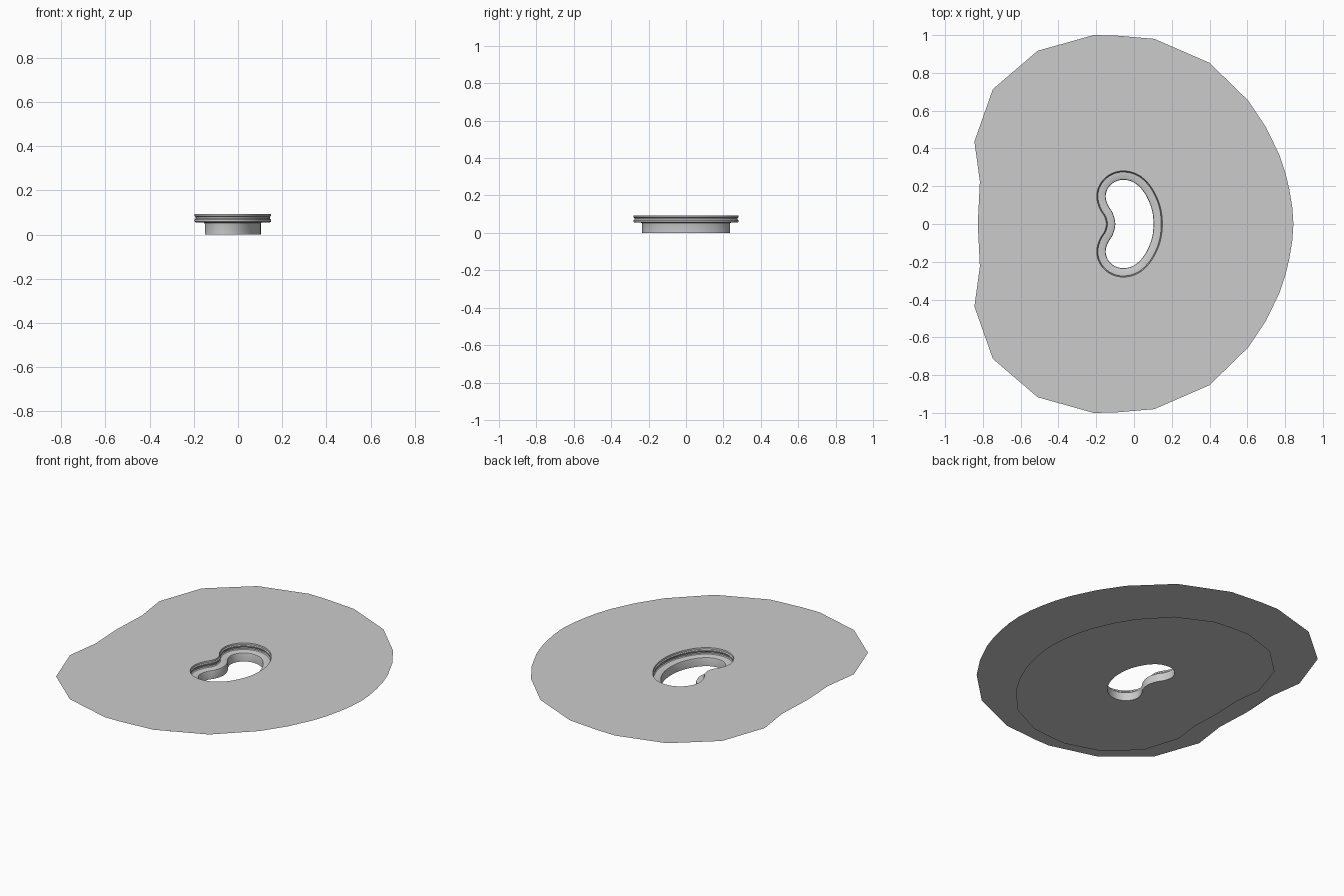
import bpy, bmesh
from mathutils import Vector

if "Cube" in bpy.data.objects:
    bpy.data.objects.remove(bpy.data.objects["Cube"])


def closed(half):
    """Mirror an upper half outline across y = 0 (counter-clockwise loop)."""
    pts = [Vector(p) for p in half]
    return pts + [Vector((p.x, -p.y)) for p in reversed(pts[1:-1])]


def smooth(pts, steps=5):
    """Closed Catmull-Rom curve through the points."""
    out, n = [], len(pts)
    for i in range(n):
        a, b, c, d = (pts[(i + k) % n] for k in (-1, 0, 1, 2))
        for s in range(steps):
            t = s / steps
            out.append(0.5 * (2 * b + (c - a) * t + (2 * a - 5 * b + 4 * c - d) * t * t
                              + (3 * b - a - 3 * c + d) * t ** 3))
    return out


def offset(pts, dist):
    """Move a loop outwards along its normals."""
    out, n = [], len(pts)
    for i, p in enumerate(pts):
        t = (pts[(i + 1) % n] - pts[i - 1]).normalized()
        out.append(p + Vector((t.y, -t.x)) * dist)
    return out


def finish(name, bm):
    mesh = bpy.data.meshes.new(name)
    bm.to_mesh(mesh)
    bm.free()
    ob = bpy.data.objects.new(name, mesh)
    bpy.context.collection.objects.link(ob)
    return ob


def sheet(name, outer, hole, z):
    """Flat sheet with a hole, facing up."""
    bm = bmesh.new()
    edges = []
    for loop in (outer, hole):
        vs = [bm.verts.new((p.x, p.y, z)) for p in loop]
        edges += [bm.edges.new((vs[i - 1], vs[i])) for i in range(len(vs))]
    bmesh.ops.triangle_fill(bm, edges=edges, use_beauty=True, normal=(0, 0, 1))
    for f in bm.faces:
        f.normal_update()
        if f.normal.z < 0:
            f.normal_flip()
    return finish(name, bm)


# Kidney-shaped opening
opening = smooth(closed([(0.103, 0), (0.092, 0.085), (0.055, 0.165), (0.004, 0.217),
                         (-0.055, 0.234), (-0.105, 0.221), (-0.139, 0.187), (-0.150, 0.145),
                         (-0.138, 0.100), (-0.112, 0.057), (-0.099, 0)]))

# Outer outline, coarse segments
ground = closed([(0.844, 0), (0.838, 0.09), (0.823, 0.18), (0.802, 0.27), (0.77, 0.365),
                 (0.70, 0.51), (0.606, 0.652), (0.40, 0.853), (0.108, 0.98), (-0.10, 0.998),
                 (-0.214, 1.0), (-0.51, 0.917), (-0.747, 0.714), (-0.845, 0.437),
                 (-0.816, 0.225), (-0.827, 0)])
base = [Vector((p.x * 0.722 - 0.01, p.y * 0.802)) for p in ground]

# Wall and stepped rim: (outward offset, height)
profile = [(0, 0), (0, 0.046), (0.002, 0.052), (0.007, 0.055), (0.042, 0.055),
           (0.047, 0.059), (0.047, 0.067), (0.041, 0.073), (0.041, 0.079),
           (0.046, 0.084), (0.047, 0.093)]
bm = bmesh.new()
rings = [[bm.verts.new((p.x, p.y, z)) for p in offset(opening, d)] for d, z in profile]
for lo, hi in zip(rings, rings[1:]):
    for i in range(len(lo)):
        bm.faces.new((lo[i - 1], hi[i - 1], hi[i], lo[i]))
rim = finish("wall_and_rim", bm)
bpy.context.view_layer.objects.active = rim
rim.select_set(True)
bpy.ops.object.shade_smooth_by_angle(angle=0.6)

# Upper and lower sheets
sheet("upper_sheet", ground, offset(opening, 0.047), 0.093)
sheet("lower_sheet", base, opening, 0.0)
